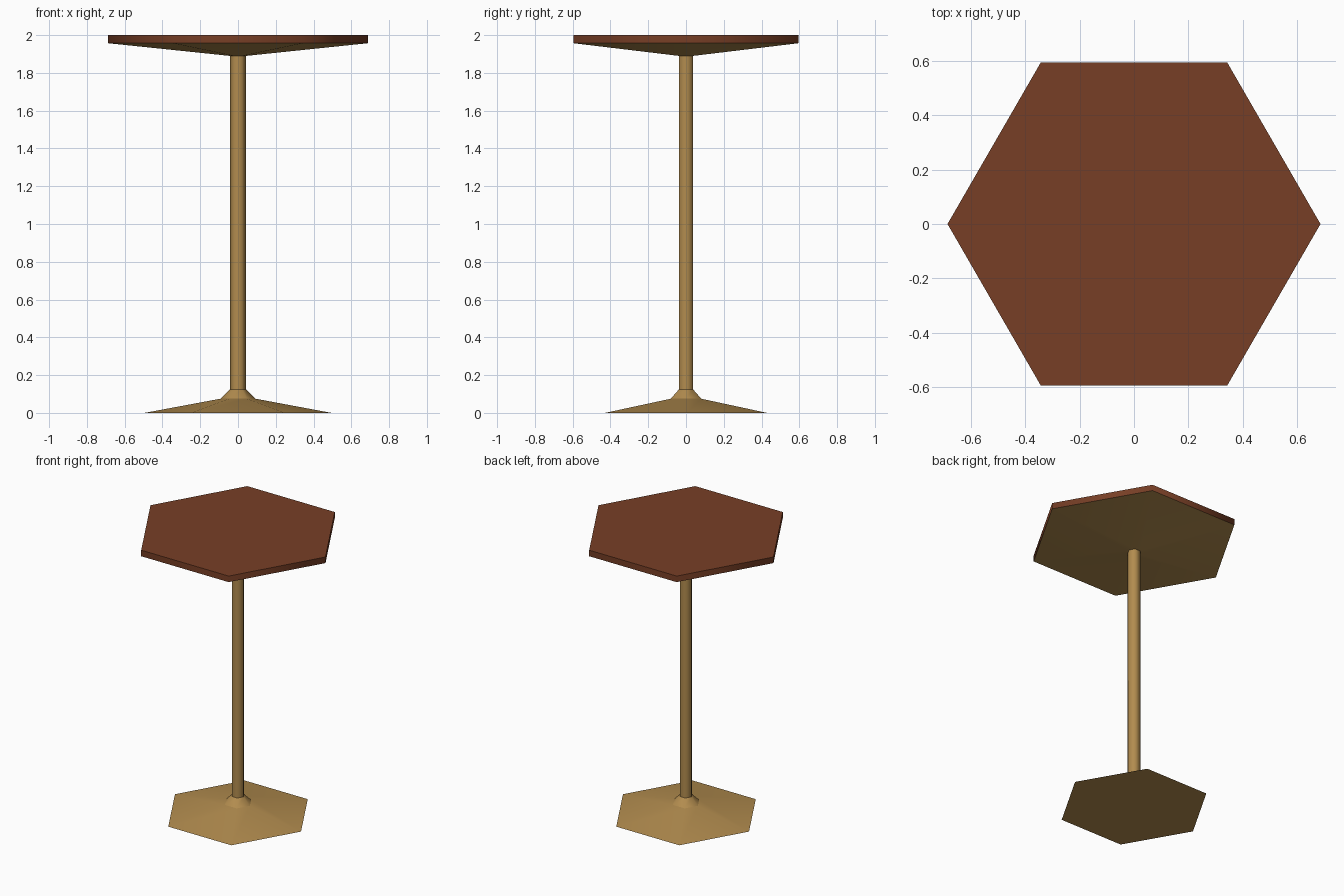
import bpy
import bmesh
from math import cos, sin, pi, radians

SIDES = 6

cube = bpy.data.objects.get("Cube")
if cube:
    bpy.data.objects.remove(cube, do_unlink=True)


def make_material(name, color):
    mat = bpy.data.materials.new(name)
    mat.use_nodes = True
    mat.diffuse_color = color
    mat.node_tree.nodes["Principled BSDF"].inputs["Base Color"].default_value = color
    return mat


brass = make_material("brass", (0.445, 0.262, 0.077, 1))
wood = make_material("dark wood", (0.185, 0.049, 0.019, 1))


def hex_lathe(name, profile, mat, cap_bottom=False, cap_top=False):
    """Sweep (radius, height) points, listed bottom to top, around a hexagon."""
    bm = bmesh.new()
    rings = [[bm.verts.new((r * cos(2 * pi * i / SIDES), r * sin(2 * pi * i / SIDES), z))
              for i in range(SIDES)] for r, z in profile]
    for low, high in zip(rings, rings[1:]):
        for i in range(SIDES):
            j = (i + 1) % SIDES
            bm.faces.new((low[i], low[j], high[j], high[i]))
    if cap_bottom:
        bm.faces.new(rings[0][::-1])
    if cap_top:
        bm.faces.new(rings[-1])
    mesh = bpy.data.meshes.new(name)
    bm.to_mesh(mesh)
    bm.free()
    mesh.materials.append(mat)
    obj = bpy.data.objects.new(name, mesh)
    bpy.context.collection.objects.link(obj)
    # Soften the hexagon corners, keep the rims sharp
    bpy.ops.object.select_all(action="DESELECT")
    obj.select_set(True)
    bpy.context.view_layer.objects.active = obj
    bpy.ops.object.shade_smooth_by_angle(angle=radians(65))
    return obj


# Foot, collar and pole
hex_lathe("base", [(0.495, 0), (0.093, 0.075)], brass, cap_bottom=True)
hex_lathe("collar", [(0.093, 0.075), (0.043, 0.125)], brass)
hex_lathe("pole", [(0.043, 0.125), (0.043, 1.89)], brass)

# Flared support under the top
hex_lathe("top_support", [(0.043, 1.89), (0.687, 1.957)][::-1], brass).data.flip_normals()

# Table top
hex_lathe("table_top", [(0.687, 1.957), (0.687, 2.0)], wood, cap_top=True)
